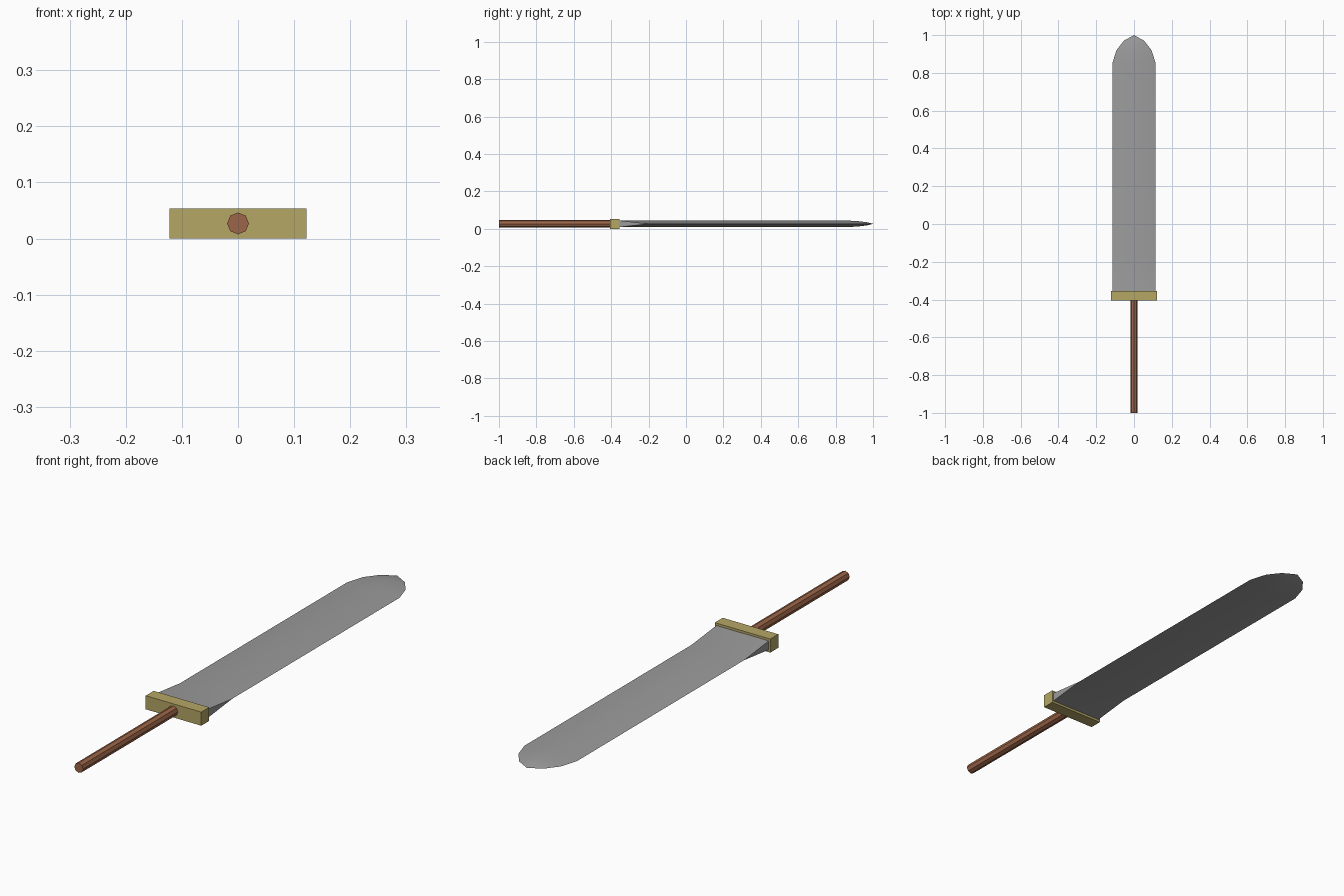
import bpy, bmesh, math

if "Cube" in bpy.data.objects:
    bpy.data.objects.remove(bpy.data.objects["Cube"])

ZC = 0.027  # mid-height of the sword


def material(name, rgb):
    m = bpy.data.materials.new(name)
    m.diffuse_color = (*rgb, 1)
    m.use_nodes = True
    m.node_tree.nodes["Principled BSDF"].inputs["Base Color"].default_value = m.diffuse_color
    return m


steel = material("steel grey", (0.33, 0.33, 0.33))
brass = material("brass", (0.46, 0.38, 0.13))
wood = material("brown wood", (0.33, 0.13, 0.065))

# Guard
bpy.ops.mesh.primitive_cube_add(size=1, location=(0, -0.38, ZC))
guard = bpy.context.object
guard.name = "guard"
guard.scale = (0.244, 0.05, 0.054)
guard.data.materials.append(brass)

# Handle: eight-sided rod
bpy.ops.mesh.primitive_cylinder_add(vertices=8, radius=0.0195, depth=0.62,
                                    location=(0, -0.69, ZC),
                                    rotation=(math.pi / 2, 0, 0))
handle = bpy.context.object
handle.name = "handle"
handle.data.materials.append(wood)

# Blade stations: y, half width, half thickness at ridge, half thickness at edge
stations = [(-0.36, 0.115, 0.018, 0.018), (-0.20, 0.115, 0.018, 0),
            (0.85, 0.115, 0.018, 0), (0.92, 0.093, 0.0145, 0),
            (0.97, 0.054, 0.008, 0), (1.0, 0, 0, 0)]
bm = bmesh.new()
rings = []
for y, w, ridge, edge in stations:
    loop = [(-w, edge), (0, ridge), (w, edge), (w, -edge), (0, -ridge), (-w, -edge)]
    rings.append([bm.verts.new((x, y, ZC + z)) for x, z in loop])
for a, b in zip(rings, rings[1:]):
    for i in range(6):
        j = (i + 1) % 6
        bm.faces.new((a[i], a[j], b[j], b[i]))
bm.faces.new(rings[0])
bmesh.ops.remove_doubles(bm, verts=bm.verts, dist=1e-5)
bmesh.ops.recalc_face_normals(bm, faces=bm.faces)
mesh = bpy.data.meshes.new("blade")
bm.to_mesh(mesh)
bm.free()
mesh.materials.append(steel)
blade = bpy.data.objects.new("blade", mesh)
bpy.context.collection.objects.link(blade)
bpy.ops.object.select_all(action='DESELECT')
blade.select_set(True)
bpy.context.view_layer.objects.active = blade
bpy.ops.object.shade_smooth_by_angle(angle=math.radians(30))
